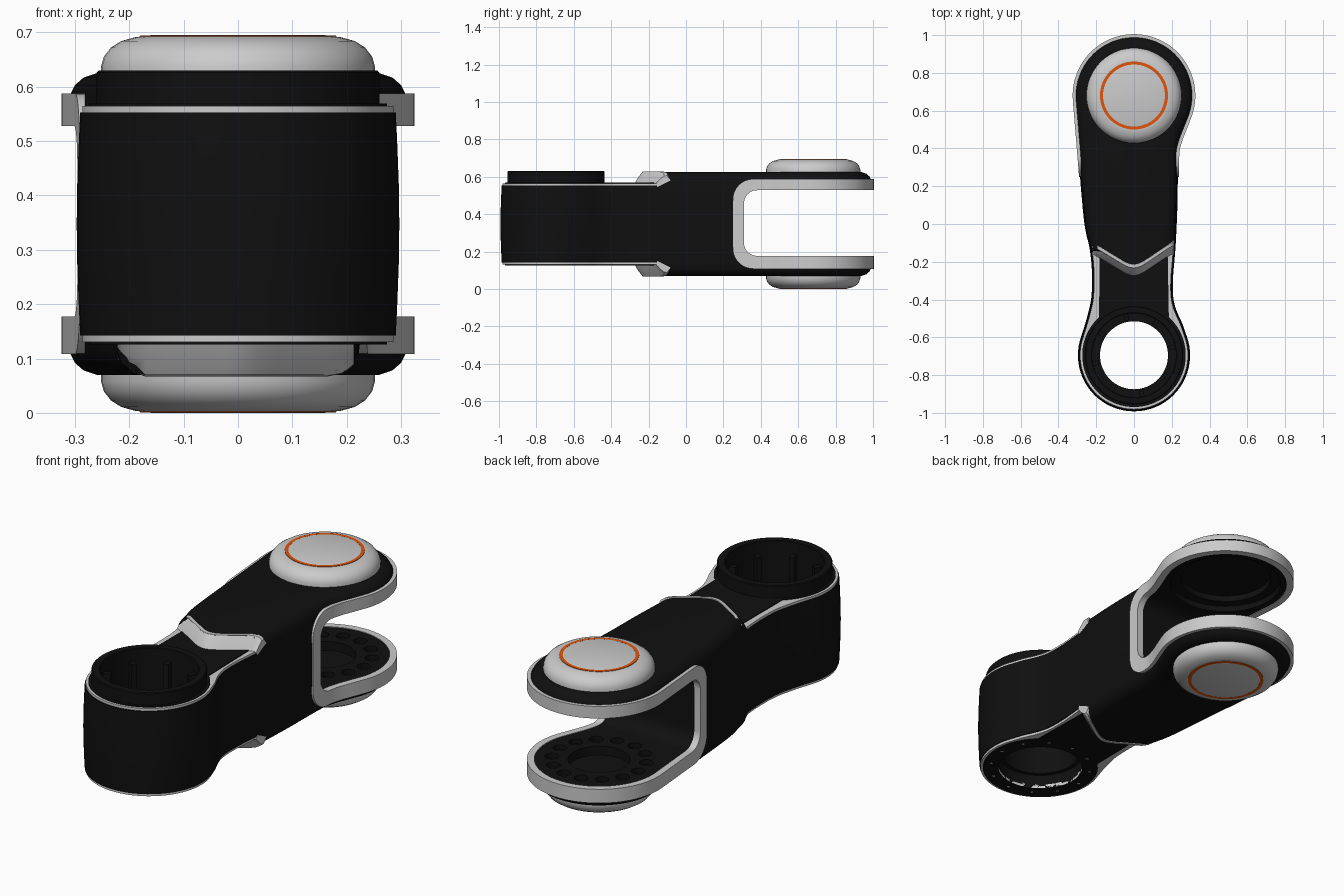
import bpy, bmesh
from math import sin, cos, pi, radians
from mathutils import Vector

if "Cube" in bpy.data.objects:
    bpy.data.objects.remove(bpy.data.objects["Cube"])

H = 0.695                      # full height; parts mirror about H / 2
BIG, SMALL = (0, 0.68), (0, -0.695)


def material(name, rgb):
    m = bpy.data.materials.new(name)
    m.diffuse_color = (*rgb, 1)
    m.use_nodes = True
    m.node_tree.nodes["Principled BSDF"].inputs["Base Color"].default_value = m.diffuse_color
    return m


BLACK = material("black_shell", (0.005, 0.005, 0.005))
ORANGE = material("orange_accent", (0.75, 0.09, 0.004))


def solid(name, rings, mat=None, wrap=False, flip=False):
    """Skin a stack of equal-length rings; cap the ends or wrap into a loop."""
    bm = bmesh.new()
    rows = [[bm.verts.new((x, y, H - z if flip else z)) for x, y, z in r] for r in rings]
    n = len(rows[0])
    for a, b in zip(rows, rows[1:] + rows[:1] if wrap else rows[1:]):
        for i in range(n):
            j = (i + 1) % n
            bm.faces.new((a[i], a[j], b[j], b[i]))
    if not wrap:
        bm.faces.new(rows[0])
        bm.faces.new(rows[-1])
    bmesh.ops.recalc_face_normals(bm, faces=bm.faces)
    me = bpy.data.meshes.new(name)
    bm.to_mesh(me)
    bm.free()
    ob = bpy.data.objects.new(name, me)
    bpy.context.collection.objects.link(ob)
    if mat:
        me.materials.append(mat)
    return ob


def arc(c, r, a0, a1, n):
    return [(c[0] + r * cos(radians(a0 + (a1 - a0) * i / n)),
             c[1] + r * sin(radians(a0 + (a1 - a0) * i / n))) for i in range(n + 1)]


def lathe(name, c, profile, mat=None, wrap=False, flip=False, n=64):
    rings = [[(x, y, z) for x, y in arc(c, r, 0, 360, n)[:-1]] for r, z in profile]
    return solid(name, rings, mat, wrap, flip)


def prism(name, pts, z0, z1, mat=None, flip=False):
    return solid(name, [[(x, y, z) for x, y in pts] for z in (z0, z1)], mat, flip=flip)


def smooth(pts, k=5):
    """Catmull-Rom through pts, without the two end points."""
    out = []
    v = [Vector(p) for p in pts]
    for i in range(1, len(v) - 2):
        p0, p1, p2, p3 = v[i - 1:i + 3]
        for s in range(k):
            t = s / k
            q = 0.5 * (2 * p1 + (p2 - p0) * t + (2 * p0 - 5 * p1 + 4 * p2 - p3) * t * t
                       + (3 * p1 - p0 - 3 * p2 + p3) * t ** 3)
            out.append((q.x, q.y))
    return out + [tuple(v[-2])]


def inset(pts, d):
    out = []
    for i, p in enumerate(pts):
        t = Vector(pts[(i + 1) % len(pts)]) - Vector(pts[i - 1])
        t.normalize()
        out.append((p[0] - t.y * d, p[1] + t.x * d))
    return out


def boolean(ob, cutter, op='DIFFERENCE', keep=False):
    m = ob.modifiers.new("cut", 'BOOLEAN')
    m.operation, m.object, m.solver = op, cutter, 'EXACT'
    bpy.context.view_layer.objects.active = ob
    bpy.ops.object.modifier_apply(modifier=m.name)
    if not keep:
        bpy.data.objects.remove(cutter)


# Plan outline of the link: two round ends joined by slightly uneven flanks
small_arc = arc(SMALL, 0.297, 160, 380, 40)
big_arc = arc(BIG, 0.32, -20, 185, 40)
right = [(0.257, -0.53), (0.222, -0.45), (0.207, -0.38), (0.207, -0.28), (0.22, -0.12),
         (0.23, 0.1), (0.234, 0.35), (0.247, 0.43), (0.277, 0.51)]
left = [(-0.298, 0.4), (-0.265, 0.02), (-0.235, -0.13), (-0.223, -0.25),
        (-0.225, -0.38), (-0.24, -0.46), (-0.262, -0.54)]
outline = (small_arc + smooth(small_arc[-2:] + right + big_arc[:2])[5:]
           [:-6] + big_arc + smooth(big_arc[-1:] + left + small_arc[:1]))


def shell_ring(d, z):
    return [(x, y, z) for x, y in inset(outline, d)]


# Main black shell, slightly barrelled with rounded top and bottom edges
half = [(0.42, 0.001), (0.5, 0.004), (0.56, 0.007), (0.585, 0.011), (0.603, 0.02),
        (0.617, 0.036), (0.625, 0.06)]
profile = [(H - z, d) for z, d in reversed(half)] + [(H / 2, 0)] + half
body = solid("link_body", [shell_ring(d, z) for z, d in profile], BLACK)

# V-shaped step line between thick body and thin neck
vee = smooth([(-0.25, -0.118), (-0.222, -0.116), (-0.2, -0.122), (-0.1, -0.182), (-0.04, -0.217),
              (0, -0.226), (0.04, -0.215), (0.1, -0.177), (0.19, -0.117), (0.213, -0.112),
              (0.25, -0.112)], 3)
for flip in (False, True):
    edge = [(-0.5, -0.116)] + vee + [(0.5, -0.112)]
    box = [(0.5, -1.3), (-0.5, -1.3)]
    low = [(x, y - 0.045, 0.553) for x, y in edge] + [(x, y, 0.553) for x, y in box]
    high = [(x, y, 0.64) for x, y in edge + box]
    boolean(body, solid("neck_cutter", [low, high], flip=flip))

    # Grey sloping chevron on the step
    tag = "bottom" if flip else "top"
    rings = []
    for x, y in vee:
        drop = 0.03 * max(0, (abs(x) - 0.17) / 0.05) ** 2
        rings.append([(x, y + 0.012, 0.628 - drop), (x, y - 0.006, 0.627 - drop),
                      (x, y - 0.03, 0.597 - drop * 0.6), (x, y - 0.05, 0.562),
                      (x, y - 0.04, 0.545), (x, y + 0.03, 0.58)])
    solid("chevron_trim_" + tag, rings, flip=flip)

    # Grey edge plate around the thin end with a black keyhole panel on it
    trim = prism("neck_trim_" + tag, [p for p in inset(outline, 0.011) if p[1] < -0.125],
                 0.545, 0.565, flip=flip)
    panel = prism("neck_panel_" + tag, arc(SMALL, 0.274, 132.3, 407.7, 56)
                  + [(0.178, -0.14), (-0.183, -0.14)], 0.54, 0.569, BLACK, flip)
    bore_r = 0.2 if flip else 0.225
    for ob in (trim, panel):
        boolean(ob, lathe("bore_cutter", SMALL, [(bore_r, 0.5), (bore_r, 0.7)], flip=flip))

    # Domed joint cap with orange ring and centre disc
    lathe("joint_cap_" + tag, BIG, [(0.252, 0.6), (0.252, 0.637), (0.247, 0.655), (0.234, 0.672),
          (0.215, 0.684), (0.19, 0.691), (0.182, 0.692)], flip=flip, n=48)
    lathe("accent_ring_" + tag, BIG, [(0.164, 0.68), (0.164, 0.694), (0.18, 0.694), (0.18, 0.68)],
          ORANGE, wrap=True, flip=flip)
    lathe("cap_disc_" + tag, BIG, [(0.165, 0.68), (0.165, 0.6935), (0.16, 0.695)], flip=flip)

# Stepped bore through the thin end
boolean(body, lathe("bore_cutter", SMALL, [(0.2, -0.1), (0.2, 0.2), (0.18, 0.2), (0.18, 0.42),
                                           (0.225, 0.42), (0.225, 0.8)]))

# Raised collar with inner lugs above the bore
lathe("bore_collar", SMALL, [(0.222, 0.45), (0.222, 0.627), (0.226, 0.63), (0.256, 0.63),
      (0.26, 0.626), (0.26, 0.45)], BLACK, wrap=True)
for i in range(8):
    a = 2 * pi * i / 8 + 0.2
    u, w = Vector((cos(a), sin(a))), Vector((-sin(a), cos(a)))
    pts = [Vector(SMALL) + u * r + w * s for r, s in
           ((0.188, -0.012), (0.235, -0.012), (0.235, 0.012), (0.188, 0.012))]
    prism("bore_lug", [tuple(p) for p in pts], 0.41, 0.57, BLACK)

# Small bolt holes in the underside panel
panel = bpy.data.objects["neck_panel_bottom"]
for i in range(12):
    c = arc(SMALL, 0.238, 30 * i, 0, 1)[0]
    boolean(panel, lathe("bolt_cutter", c, [(0.01, 0.1), (0.01, 0.14)], n=12))


def fork_slot(name, y0, z0, z1, r):
    """Sideways prism with rounded inner corners."""
    pts = ([(1.3, z1)] + arc((y0 + r, z1 - r), r, 90, 180, 10)
           + arc((y0 + r, z0 + r), r, 180, 270, 10) + [(1.3, z0)])
    return solid(name, [[(x, y, z) for y, z in pts] for x in (-0.6, 0.6)])


# Fork slot, and the grey band that follows its rim
boolean(body, fork_slot("slot_cutter", 0.307, 0.174, 0.531, 0.072))
band = solid("fork_rim_trim", [shell_ring(d, z) for d, z in
             ((-0.005, 0.08), (-0.005, 0.615), (0.028, 0.615), (0.028, 0.08))], wrap=True)
boolean(band, fork_slot("band_cutter", 0.25, 0.108, 0.588, 0.11), 'INTERSECT')
boolean(band, fork_slot("slot_cutter", 0.31, 0.177, 0.528, 0.07))

# Stepped recess under the upper fork plate, recess and pockets in the lower one
boolean(body, lathe("recess_cutter", BIG, [(0.262, 0.5), (0.262, 0.56), (0.215, 0.56),
                                           (0.215, 0.59)]))
boolean(body, lathe("recess_cutter", BIG, [(0.14, 0.13), (0.14, 0.2)]))
for i in range(14):
    c = arc(BIG, 0.215, 360 / 14 * i, 0, 1)[0]
    boolean(body, lathe("pocket_cutter", c, [(0.032, 0.15), (0.032, 0.2)], n=20))

# Smooth shading with crisp edges
bpy.ops.object.select_all(action='DESELECT')
for ob in bpy.context.scene.objects:
    ob.select_set(True)
    bpy.context.view_layer.objects.active = ob
bpy.ops.object.shade_smooth_by_angle(angle=radians(35))
